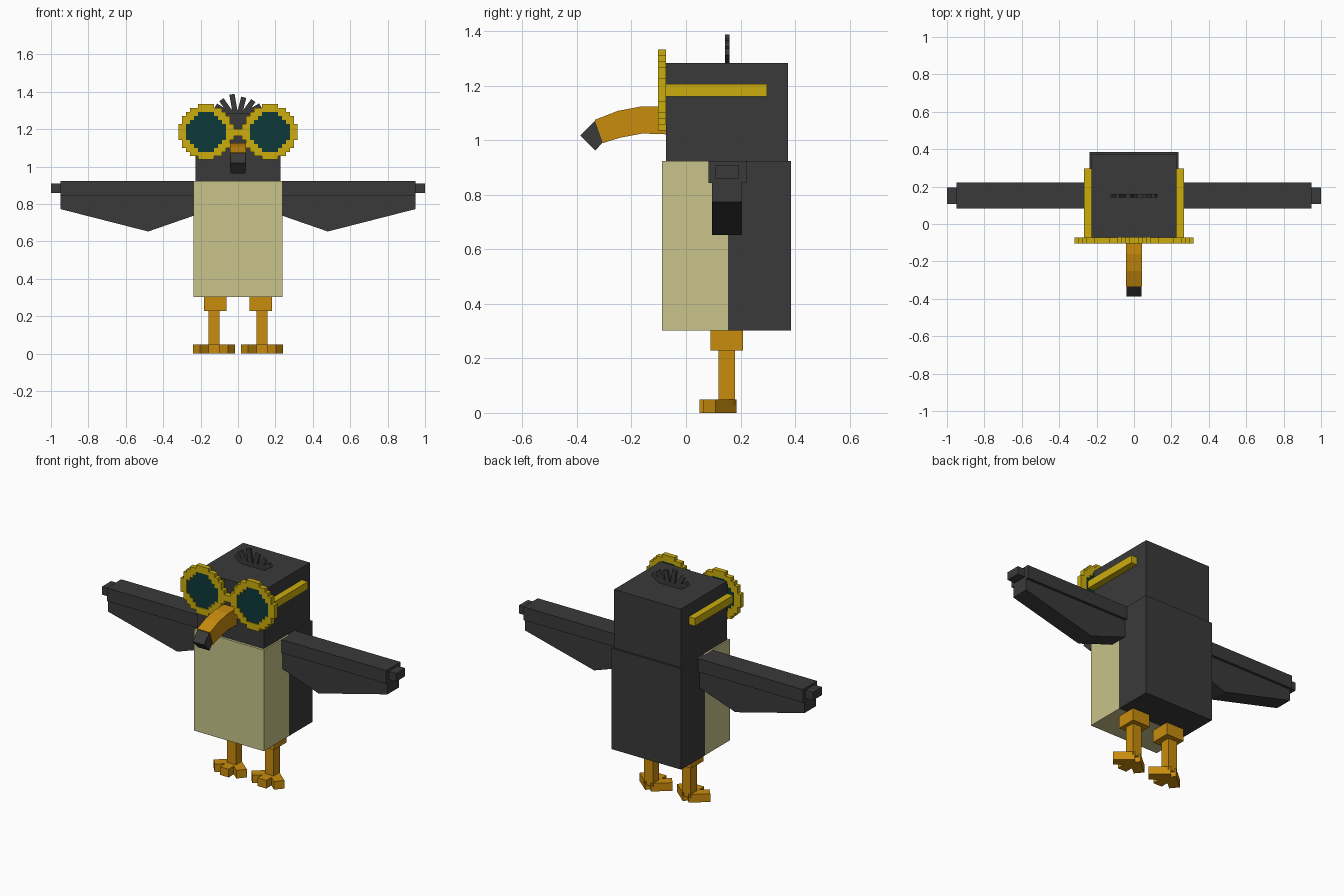
import bpy, bmesh
from math import radians
from mathutils import Matrix, Vector

if "Cube" in bpy.data.objects:
    bpy.data.objects.remove(bpy.data.objects["Cube"], do_unlink=True)


def material(name, r, g, b):
    m = bpy.data.materials.new(name)
    m.use_nodes = True
    m.diffuse_color = (r, g, b, 1)
    bsdf = m.node_tree.nodes["Principled BSDF"]
    bsdf.inputs["Base Color"].default_value = (r, g, b, 1)
    bsdf.inputs["Roughness"].default_value = 0.9
    return m


CHARCOAL = material("charcoal", 0.042, 0.042, 0.042)
CREAM = material("cream", 0.578, 0.546, 0.254)
ORANGE = material("orange", 0.578, 0.262, 0.004)
YELLOW = material("yellow", 0.597, 0.418, 0.004)
TEAL = material("dark teal", 0.004, 0.04, 0.04)


def finish(name, bm, *mats):
    bmesh.ops.recalc_face_normals(bm, faces=bm.faces)
    mesh = bpy.data.meshes.new(name)
    bm.to_mesh(mesh)
    bm.free()
    for m in mats:
        mesh.materials.append(m)
    ob = bpy.data.objects.new(name, mesh)
    bpy.context.collection.objects.link(ob)
    return ob


def add_box(bm, x, y, z, turn=Matrix()):
    """Box between (min, max) pairs, then moved by a matrix."""
    lo, hi = Vector((x[0], y[0], z[0])), Vector((x[1], y[1], z[1]))
    place = Matrix.Translation((lo + hi) / 2) @ Matrix.Diagonal((*(hi - lo), 1))
    bmesh.ops.create_cube(bm, size=1, matrix=turn @ place)


def box(name, x, y, z, mat):
    bm = bmesh.new()
    add_box(bm, x, y, z)
    return finish(name, bm, mat)


def prism(name, profile, axis, lo, hi, mat):
    """Extrude a 2D profile along x (profile is y, z) or y (profile is x, z)."""
    bm = bmesh.new()
    point = (lambda a, b: (lo, a, b)) if axis == "x" else (lambda a, b: (a, lo, b))
    face = bm.faces.new([bm.verts.new(point(a, b)) for a, b in profile])
    out = bmesh.ops.extrude_face_region(bm, geom=[face])
    move = Vector((hi - lo, 0, 0)) if axis == "x" else Vector((0, hi - lo, 0))
    bmesh.ops.translate(bm, vec=move,
                        verts=[v for v in out["geom"] if isinstance(v, bmesh.types.BMVert)])
    return finish(name, bm, mat)


def disc_cells(halves):
    """Cells of a stepped disc, given half widths from the top row to the middle."""
    n = len(halves)
    return {(i, s) for r, h in enumerate(halves)
            for s in (n - 1 - r, r - n) for i in range(-h, h)}


def cell_plate(name, cells, size, cx, cz, y0, y1, mat):
    """Upright plate of square cells, with walls only on its outline."""
    bm = bmesh.new()

    def quad(*pts):
        bm.faces.new([bm.verts.new((cx + i * size, y, cz + k * size)) for i, y, k in pts])

    for i, k in cells:
        corners = [(i, k), (i + 1, k), (i + 1, k + 1), (i, k + 1)]
        for y in (y0, y1):
            quad(*[(a, y, b) for a, b in corners])
        for e, (di, dk) in enumerate([(0, -1), (1, 0), (0, 1), (-1, 0)]):
            if (i + di, k + dk) not in cells:
                (a, b), (c, d) = corners[e], corners[(e + 1) % 4]
                quad((a, y0, b), (c, y0, d), (c, y1, d), (a, y1, b))
    bmesh.ops.remove_doubles(bm, verts=bm.verts, dist=1e-5)
    return finish(name, bm, mat)


# Body: cream front half, charcoal back half
SPLIT = 0.155
bm = bmesh.new()
add_box(bm, (-0.237, 0.237), (-0.088, 0.385), (0.303, 0.924))
bmesh.ops.bisect_plane(bm, geom=bm.verts[:] + bm.edges[:] + bm.faces[:],
                       plane_co=(0, SPLIT, 0), plane_no=(0, 1, 0))
for f in bm.faces:
    f.material_index = 1 if f.calc_center_median().y < SPLIT else 0
finish("body", bm, CHARCOAL, CREAM)

# Head
box("head", (-0.227, 0.227), (-0.073, 0.375), (0.924, 1.283), CHARCOAL)

# Head tuft: a fan of thin blades
bm = bmesh.new()
for x, lean, length in [(-0.06, -58, 0.07), (-0.04, -35, 0.085), (-0.015, -10, 0.1),
                        (0.01, 14, 0.085), (0.035, 36, 0.08), (0.055, 60, 0.075)]:
    turn = Matrix.Translation((x, 0, 1.288)) @ Matrix.Rotation(radians(lean), 4, "Y")
    add_box(bm, (-0.014, 0.014), (0.143, 0.16), (-0.01, length), turn)
add_box(bm, (-0.08, 0.08), (0.143, 0.16), (1.275, 1.305))
finish("head_tuft", bm, CHARCOAL)

# Beak and its dark tip
prism("beak", [(-0.07, 1.125), (-0.16, 1.125), (-0.25, 1.108), (-0.335, 1.075),
               (-0.305, 0.99), (-0.24, 1.01), (-0.16, 1.025), (-0.07, 1.022)],
      "x", -0.044, 0.044, ORANGE)
prism("beak_tip", [(-0.332, 1.073), (-0.388, 1.018), (-0.333, 0.962), (-0.306, 0.992)],
      "x", -0.039, 0.039, CHARCOAL)

# Glasses bridge
box("glasses_bridge", (-0.026, 0.026), (-0.103, -0.073), (1.163, 1.202), YELLOW)

rim = disc_cells([2, 4, 5, 6, 6, 7, 7])
hole = disc_cells([2, 3, 4, 5, 5])

for side, s in (("left", 1), ("right", -1)):
    def span(a, b):
        return tuple(sorted((a * s, b * s)))

    # Glasses
    cell_plate(side + "_rim", rim - hole, 0.0212, 0.171 * s, 1.185, -0.103, -0.073, YELLOW)
    cell_plate(side + "_lens", hole, 0.0212, 0.171 * s, 1.185, -0.097, -0.079, TEAL)
    box(side + "_temple", span(0.225, 0.268), (-0.075, 0.297), (1.16, 1.207), YELLOW)

    # Wing
    box(side + "_wing_arm", span(0.235, 0.95), (0.083, 0.222), (0.843, 0.924), CHARCOAL)
    box(side + "_wing_tip", span(0.948, 1.0), (0.108, 0.195), (0.86, 0.91), CHARCOAL)
    prism(side + "_wing_feathers",
          [(x * s, z) for x, z in [(0.235, 0.85), (0.95, 0.85), (0.95, 0.773),
                                   (0.48, 0.653), (0.235, 0.738)]],
          "y", 0.096, 0.206, CHARCOAL)

    # Leg
    box(side + "_thigh", span(0.062, 0.182), (0.09, 0.209), (0.228, 0.305), ORANGE)
    box(side + "_shin", span(0.098, 0.158), (0.12, 0.18), (0.03, 0.23), ORANGE)

    # Foot: three spread toes
    bm = bmesh.new()
    for angle, length in ((-50, 0.122), (0, 0.114), (50, 0.122)):
        turn = Matrix.Translation((0.128 * s, 0.163, 0)) @ Matrix.Rotation(radians(angle), 4, "Z")
        add_box(bm, (-0.03, 0.03), (-length, 0), (0, 0.05), turn)
    finish(side + "_foot", bm, ORANGE)
